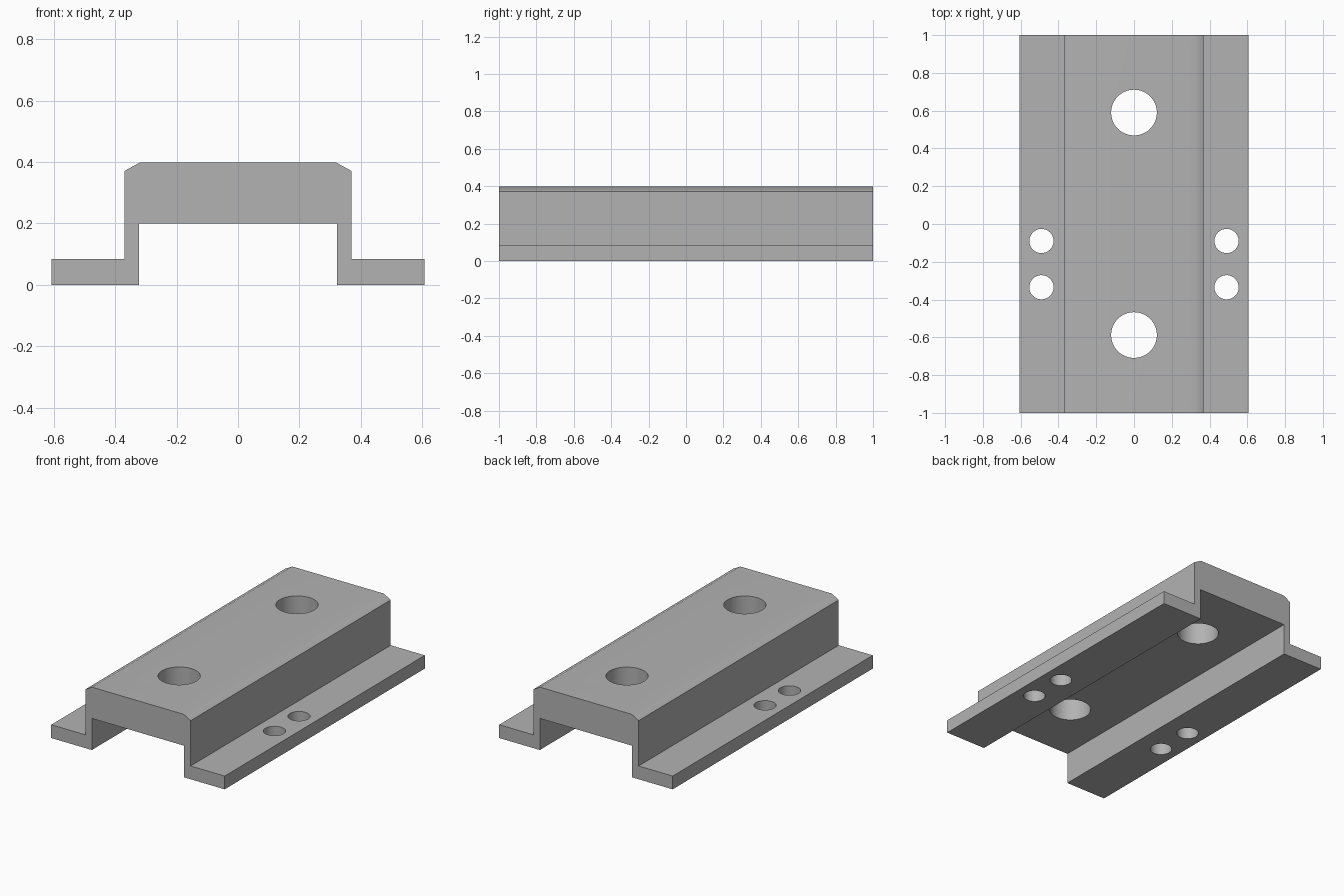
import bpy
import bmesh
from math import radians

cube = bpy.data.objects.get("Cube")
if cube:
    bpy.data.objects.remove(cube, do_unlink=True)

# Material
grey = bpy.data.materials.new("plain grey")
grey.use_nodes = True
colour = (0.45, 0.45, 0.45, 1)
grey.diffuse_color = colour
grey.node_tree.nodes["Principled BSDF"].inputs["Base Color"].default_value = colour

# Hat-shaped profile, mirrored across x and extruded along y
half = [(0.323, 0.2), (0.323, 0), (0.607, 0), (0.607, 0.084),
        (0.369, 0.084), (0.369, 0.371), (0.32, 0.398)]
profile = half + [(-x, z) for x, z in reversed(half)]

bm = bmesh.new()
face = bm.faces.new([bm.verts.new((x, -1, z)) for x, z in profile])
extruded = bmesh.ops.extrude_face_region(bm, geom=[face])["geom"]
moved = [v for v in extruded if isinstance(v, bmesh.types.BMVert)]
bmesh.ops.translate(bm, verts=moved, vec=(0, 2, 0))
bmesh.ops.recalc_face_normals(bm, faces=bm.faces)
mesh = bpy.data.meshes.new("mounting_bracket")
bm.to_mesh(mesh)
bm.free()
mesh.materials.append(grey)
bracket = bpy.data.objects.new("mounting_bracket", mesh)
bpy.context.collection.objects.link(bracket)
bpy.context.view_layer.objects.active = bracket
bracket.select_set(True)


def drill(name, x, y, radius):
    """Cut a vertical through hole in the bracket."""
    bpy.ops.mesh.primitive_cylinder_add(vertices=64, radius=radius, depth=2,
                                        location=(x, y, 0))
    cutter = bpy.context.object
    cutter.name = name
    cutter.hide_render = True
    cutter.data.materials.append(grey)
    bpy.ops.object.select_all(action='DESELECT')
    bracket.select_set(True)
    bpy.context.view_layer.objects.active = bracket
    cut = bracket.modifiers.new(name, 'BOOLEAN')
    cut.operation = 'DIFFERENCE'
    cut.solver = 'EXACT'
    cut.object = cutter
    bpy.ops.object.modifier_apply(modifier=cut.name)
    bpy.data.objects.remove(cutter, do_unlink=True)


# Large holes through the raised top, small pairs through the flanges
for y in (-0.588, 0.59):
    drill("large_hole", 0, y, 0.121)
for x in (-0.49, 0.49):
    for y in (-0.335, -0.09):
        drill("flange_hole", x, y, 0.064)

# Soft shading over the shallow chamfers, crisp elsewhere
bpy.ops.object.shade_smooth_by_angle(angle=radians(35))
weighted = bracket.modifiers.new("weighted_normals", 'WEIGHTED_NORMAL')
weighted.keep_sharp = True
